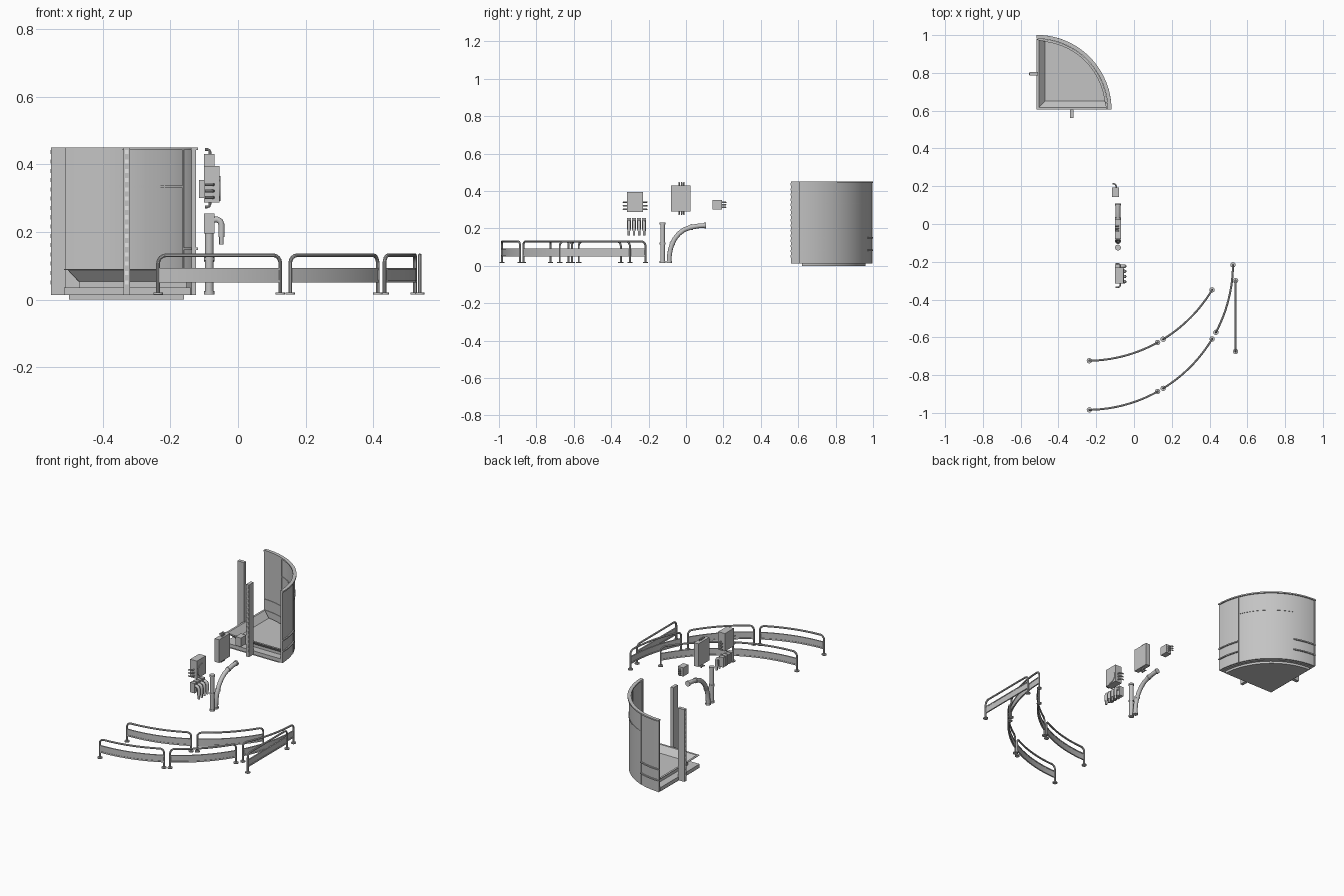
import bpy, bmesh
from math import sin, cos, asin, pi, radians
from mathutils import Vector

cube = bpy.data.objects.get("Cube")
if cube:
    bpy.data.objects.remove(cube, do_unlink=True)


def material(name, value):
    m = bpy.data.materials.new(name)
    m.use_nodes = True
    col = (value, value, value, 1)
    m.diffuse_color = col
    m.node_tree.nodes["Principled BSDF"].inputs["Base Color"].default_value = col
    return m


GREY = material("light_grey", 0.55)
WHITE = material("white", 0.9)


def finish(name, bm, smooth=False, mat=GREY):
    bmesh.ops.recalc_face_normals(bm, faces=bm.faces)
    me = bpy.data.meshes.new(name)
    bm.to_mesh(me)
    bm.free()
    me.materials.append(mat)
    ob = bpy.data.objects.new(name, me)
    bpy.context.collection.objects.link(ob)
    if smooth:
        bpy.ops.object.select_all(action='DESELECT')
        ob.select_set(True)
        bpy.context.view_layer.objects.active = ob
        bpy.ops.object.shade_smooth_by_angle(angle=radians(35))
    return ob


def box(name, lo, hi, mat=GREY):
    bm = bmesh.new()
    bmesh.ops.create_cube(bm, size=1)
    lo, hi = Vector(lo), Vector(hi)
    for v in bm.verts:
        v.co = (lo + hi) / 2 + v.co * (hi - lo)
    return finish(name, bm, mat=mat)


def cylinder(name, a, b, r, sides=20):
    a, b = Vector(a), Vector(b)
    bm = bmesh.new()
    bmesh.ops.create_cone(bm, cap_ends=True, segments=sides, radius1=r, radius2=r,
                          depth=(b - a).length)
    q = (b - a).to_track_quat('Z', 'Y')
    for v in bm.verts:
        v.co = (a + b) / 2 + q @ v.co
    return finish(name, bm, True)


def tube(name, pts, r, sides=10):
    """Sweep a round section along a path of points."""
    pts = [Vector(p) for p in pts]
    bm = bmesh.new()
    rings, q, last = [], None, None
    for i in range(len(pts)):
        t = (pts[min(i + 1, len(pts) - 1)] - pts[max(i - 1, 0)]).normalized()
        q = t.to_track_quat('Z', 'Y') if q is None else last.rotation_difference(t) @ q
        last = t
        rings.append([bm.verts.new(pts[i] + q @ Vector((r * cos(k * 2 * pi / sides),
                      r * sin(k * 2 * pi / sides), 0))) for k in range(sides)])
    for a, b in zip(rings, rings[1:]):
        for k in range(sides):
            j = (k + 1) % sides
            bm.faces.new((a[k], a[j], b[j], b[k]))
    bm.faces.new(rings[0])
    bm.faces.new(rings[-1])
    return finish(name, bm, True)


def prism(name, outline, z0, z1, smooth=False):
    bm = bmesh.new()
    f = bm.faces.new([bm.verts.new((x, y, z0)) for x, y in outline])
    ext = bmesh.ops.extrude_face_region(bm, geom=[f])["geom"]
    for v in ext:
        if isinstance(v, bmesh.types.BMVert):
            v.co.z = z1
    return finish(name, bm, smooth)


def arc(c, r, a0, a1, n=20):
    return [(c[0] + r * cos(radians(a0 + (a1 - a0) * i / n)),
             c[1] + r * sin(radians(a0 + (a1 - a0) * i / n))) for i in range(n + 1)]


def arc_band(name, c, r0, r1, z0, z1, a0, a1):
    return prism(name, arc(c, r0, a0, a1) + arc(c, r1, a1, a0), z0, z1, True)


# Quarter-round lift cabin
C = (-0.515, 0.605)


def sector(name, off, r, z0, z1):
    a = asin(off / r) * 180 / pi
    prism(name, [(C[0] + off, C[1] + off)] + arc(C, r, a, 90 - a), z0, z1, True)


sector("cabin_underside", 0.015, 0.355, 0, 0.013)
sector("cabin_base", 0, 0.375, 0.013, 0.035)
sector("cabin_floor", 0.045, 0.365, 0.035, 0.055)
arc_band("cabin_wall", C, 0.38, 0.389, 0.013, 0.445, 0, 90)
arc_band("wall_top_rim", C, 0.376, 0.396, 0.442, 0.45, 0, 90)
for a in (0.6, 21, 69, 89.4):
    arc_band("wall_rib", C, 0.377, 0.391, 0.013, 0.445, a - 0.6, a + 0.6)
arc_band("wall_upper_seam", C, 0.377, 0.391, 0.33, 0.337, 21, 69)
for a in (0, 69):
    for z in (0.08, 0.147):
        arc_band("wall_side_band", C, 0.377, 0.396, z, z + 0.007, a, a + 21)

# Sloped kerbs, mirrored across the cabin diagonal
for swap in (False, True):
    def place(u, v, z):
        return (C[0] + v, C[1] + u, z) if swap else (C[0] + u, C[1] + v, z)
    bm = bmesh.new()
    rows = [[(0, 0, 0.09), (0.372, 0, 0.09)],
            [(0.012, 0.012, 0.09), (0.37, 0.012, 0.09)],
            [(0.045, 0.045, 0.055), (0.362, 0.045, 0.055)]]
    vs = [[bm.verts.new(place(*p)) for p in row] for row in rows]
    for a, b in zip(vs, vs[1:]):
        bm.faces.new((a[0], a[1], b[1], b[0]))
    kerb = finish("sloped_kerb", bm)
    kerb.modifiers.new("thickness", 'SOLIDIFY').thickness = 0.003

# Guide columns with rack teeth
box("front_column", (-0.339, 0.562, 0.013), (-0.32, 0.606, 0.45))
box("side_column", (-0.553, 0.785, 0.013), (-0.509, 0.805, 0.45))
for i in range(15):
    z = 0.045 + i * 0.0275
    box("front_rack_slot", (-0.334, 0.56, z), (-0.324, 0.563, z + 0.012), WHITE)
    box("side_rack_slot", (-0.555, 0.79, z), (-0.552, 0.8, z + 0.012), WHITE)


# Guard rails: frame tube, feet and kick panel along a plan path
def guard_rail(plan):
    top, bend = 0.131, 0.024
    p = [Vector((x, y, 0)) for x, y in plan]
    path = [p[0] + Vector((0, 0, 0.018))]
    d0, d1 = (p[1] - p[0]).normalized(), (p[-2] - p[-1]).normalized()
    corner = [radians(a) for a in (0, 22, 45, 68, 90)]
    path += [p[0] + d0 * bend * (1 - cos(a)) + Vector((0, 0, top - bend + bend * sin(a)))
             for a in corner]
    path += [q + Vector((0, 0, top)) for q in p[1:-1]
             if min((q - p[0]).length, (q - p[-1]).length) > bend * 1.2]
    path += [p[-1] + d1 * bend * (1 - cos(a)) + Vector((0, 0, top - bend + bend * sin(a)))
             for a in reversed(corner)]
    path.append(p[-1] + Vector((0, 0, 0.018)))
    tube("rail_frame", path, 0.0055)
    for q in (p[0], p[-1]):
        cylinder("rail_foot", (q.x, q.y, 0.015), (q.x, q.y, 0.021), 0.014, 16)


def panel_parts():
    return ((0.05, 0.058, 0.004), (0.058, 0.087, 0.002), (0.087, 0.093, 0.004))


for shift, spans in ((0, ((-89, -61), (-58.5, -31), (-28, -0.5))),
                     (0.26, ((-89, -61), (-58.5, -31)))):
    centre = (-0.25, -0.21 + shift)
    for a0, a1 in spans:
        guard_rail(arc(centre, 0.774, a0, a1, 16))
        for z0, z1, t in panel_parts():
            arc_band("rail_panel", centre, 0.774 - t, 0.774 + t, z0, z1, a0, a1)
guard_rail([(0.538, -0.675), (0.538, -0.55), (0.538, -0.42), (0.538, -0.3)])
for z0, z1, t in panel_parts():
    box("straight_rail_panel", (0.538 - t, -0.675, z0), (0.538 + t, -0.3, z1))

# Straight pipe and bent pipe with collars
X = -0.085
cylinder("straight_pipe", (X, -0.125, 0.015), (X, -0.125, 0.232), 0.0125)
for z in (0.015, 0.115, 0.222):
    cylinder("straight_pipe_collar", (X, -0.125, z), (X, -0.125, z + 0.01), 0.0155)
bent = [(X, -0.09, 0.015), (X, -0.089, 0.05), (X, -0.084, 0.085), (X, -0.075, 0.115),
        (X, -0.06, 0.145), (X, -0.038, 0.172), (X, -0.01, 0.193), (X, 0.025, 0.206),
        (X, 0.065, 0.213), (X, 0.107, 0.216)]
tube("bent_pipe", bent, 0.0125, 20)
for i, j in ((0, 1), (3, 4), (7, 8), (9, 8)):
    a, b = Vector(bent[i]), Vector(bent[j])
    cylinder("bent_pipe_collar", a, a + (b - a).normalized() * 0.01, 0.0155)


def hook(name, start, out, turn):
    """Short cable stub leaving a box and bending to one side."""
    s, o, t = Vector(start), Vector(out), Vector(turn)
    tube(name, [s, s + o * 0.5, s + o * 0.85 + t * 0.15, s + o + t * 0.5, s + o + t], 0.004, 8)


# Tall cabinet with stubs above and below
box("tall_cabinet", (-0.1, -0.08, 0.29), (-0.07, 0.025, 0.43))
for y in (-0.037, -0.024, -0.011):
    hook("tall_cabinet_top_stub", (-0.083, y, 0.43), (0, 0, 0.014), (-0.015, 0, 0))
    hook("tall_cabinet_lower_stub", (-0.083, y, 0.29), (0, 0, -0.016), (-0.015, 0, 0))

# Fan cabinet with round cover and side stubs
box("fan_cabinet", (-0.1, -0.315, 0.287), (-0.055, -0.23, 0.395))
cylinder("fan_cover", (-0.06, -0.272, 0.328), (-0.052, -0.272, 0.328), 0.037, 32)
for z in (0.302, 0.321, 0.34):
    hook("fan_cabinet_front_stub", (-0.073, -0.315, z), (0, -0.02, 0), (-0.024, 0, 0))
    hook("fan_cabinet_back_stub", (-0.073, -0.23, z), (0, 0.02, 0), (-0.024, 0, 0))

# Small junction box
box("junction_box", (-0.116, 0.142, 0.3), (-0.08, 0.192, 0.353))
for z in (0.313, 0.326, 0.339):
    hook("junction_box_stub", (-0.095, 0.192, z), (0, 0.02, 0), (-0.018, 0, 0))

# Row of four elbow connectors
for i in range(4):
    y = -0.305 + i * 0.027
    box("connector_body", (-0.1, y - 0.01, 0.195), (-0.07, y + 0.01, 0.255))
    tube("connector_elbow", [(-0.072, y, 0.236), (-0.062, y, 0.237), (-0.053, y, 0.232),
                             (-0.049, y, 0.222), (-0.049, y, 0.185)], 0.009, 12)
    cylinder("connector_tip", (-0.049, y, 0.163), (-0.049, y, 0.187), 0.0065, 12)
